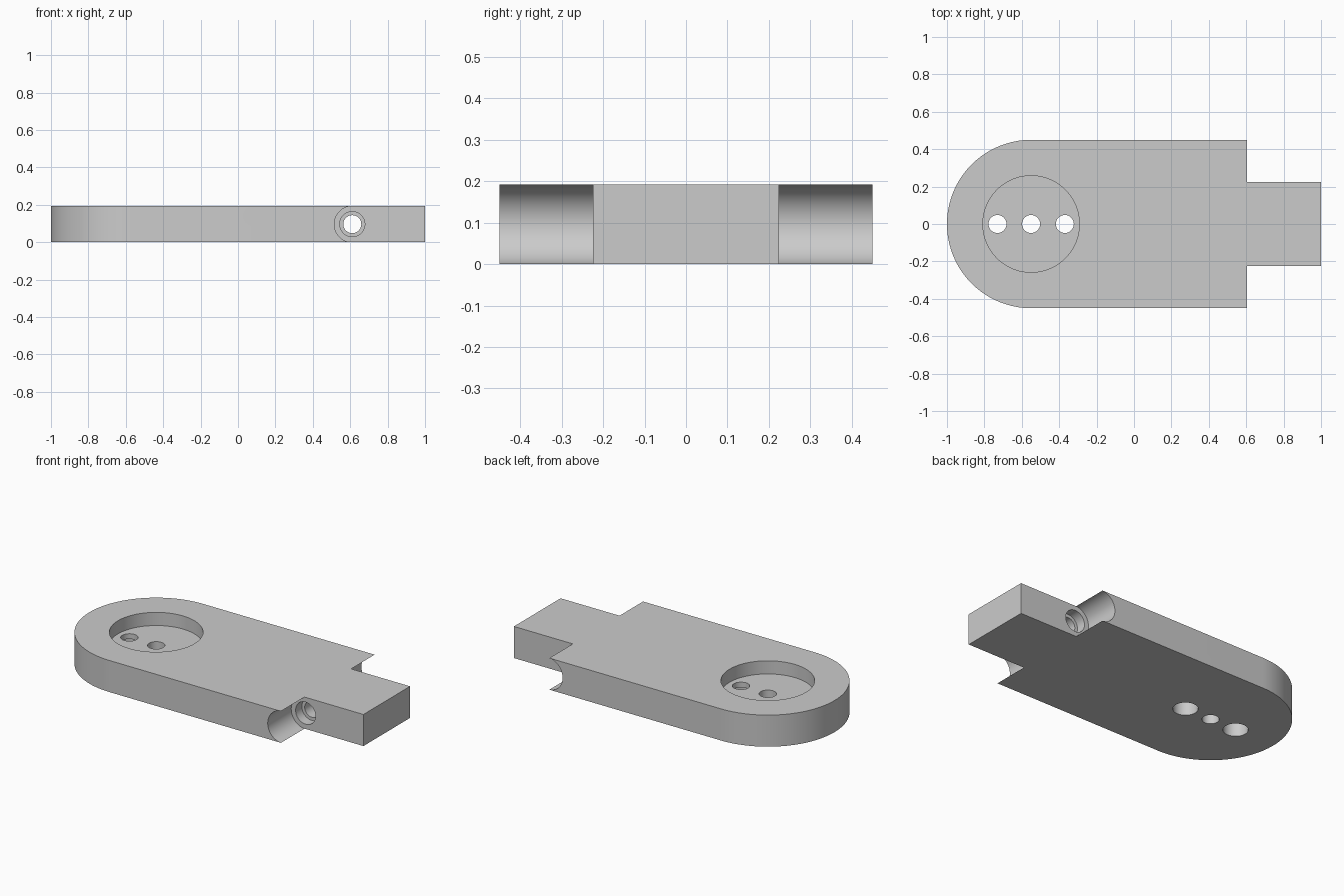
import bpy
import bmesh
from math import pi, sin, cos

cube = bpy.data.objects.get("Cube")
if cube:
    bpy.data.objects.remove(cube, do_unlink=True)

H = 0.192                    # plate thickness
R = 0.45                     # rounded end radius, half the width
CX = -0.55                   # centre of the rounded end
SHOULDER, TONGUE = 0.611, 0.224
MID = H / 2

grey = bpy.data.materials.new("plain grey")
grey.use_nodes = True
colour = (0.6, 0.6, 0.6, 1)
grey.diffuse_color = colour
grey.node_tree.nodes["Principled BSDF"].inputs["Base Color"].default_value = colour

# Plate outline: rounded end, straight sides, narrow tongue
n = 64
outline = [(CX + R * cos(a), R * sin(a))
           for a in (pi / 2 + pi * i / n for i in range(n + 1))]
outline += [(SHOULDER, -R), (SHOULDER, -TONGUE), (1, -TONGUE),
            (1, TONGUE), (SHOULDER, TONGUE), (SHOULDER, R)]
bm = bmesh.new()
base = bm.faces.new([bm.verts.new((x, y, 0)) for x, y in outline])
top = bmesh.ops.extrude_face_region(bm, geom=[base])["geom"]
bmesh.ops.translate(bm, vec=(0, 0, H),
                    verts=[v for v in top if isinstance(v, bmesh.types.BMVert)])
bmesh.ops.recalc_face_normals(bm, faces=bm.faces)
mesh = bpy.data.meshes.new("hinge_plate")
bm.to_mesh(mesh)
bm.free()
plate = bpy.data.objects.new("hinge_plate", mesh)
bpy.context.collection.objects.link(plate)
mesh.materials.append(grey)


def bore(axis, x, radius, lo, hi, sides=64):
    """Cut a round hole from lo to hi along the y or z axis."""
    mid = (lo + hi) / 2
    place = (x, mid, MID) if axis == "y" else (x, 0, mid)
    turn = (pi / 2, 0, 0) if axis == "y" else (0, 0, 0)
    bpy.ops.mesh.primitive_cylinder_add(vertices=sides, radius=radius, depth=hi - lo,
                                        location=place, rotation=turn)
    cutter = bpy.context.object
    cutter.hide_render = True
    cutter.data.materials.append(grey)
    bpy.ops.object.select_all(action="DESELECT")
    plate.select_set(True)
    bpy.context.view_layer.objects.active = plate
    mod = plate.modifiers.new("bore", "BOOLEAN")
    mod.operation, mod.solver, mod.object = "DIFFERENCE", "EXACT", cutter
    bpy.ops.object.modifier_apply(modifier=mod.name)
    bpy.data.objects.remove(cutter, do_unlink=True)


# Concave shoulders beside the tongue
bore("y", SHOULDER, 0.0963, TONGUE, 0.6, 96)
bore("y", SHOULDER, 0.0963, -0.6, -TONGUE, 96)

# Pivot hole with a wider mouth on both sides
bore("y", SHOULDER, 0.048, -0.3, 0.3)
bore("y", SHOULDER, 0.067, TONGUE - 0.06, 0.3)
bore("y", SHOULDER, 0.067, -0.3, 0.06 - TONGUE)

# Round recess and its three screw holes, the outer two widened underneath
bore("z", CX, 0.258, 0.112, 0.4, 96)
for step in (-1, 0, 1):
    x = CX + step * 0.18
    bore("z", x, 0.048, -0.1, 0.3)
    if step:
        bore("z", x, 0.07, -0.1, 0.08)

bpy.ops.object.shade_smooth_by_angle(angle=pi / 6)
